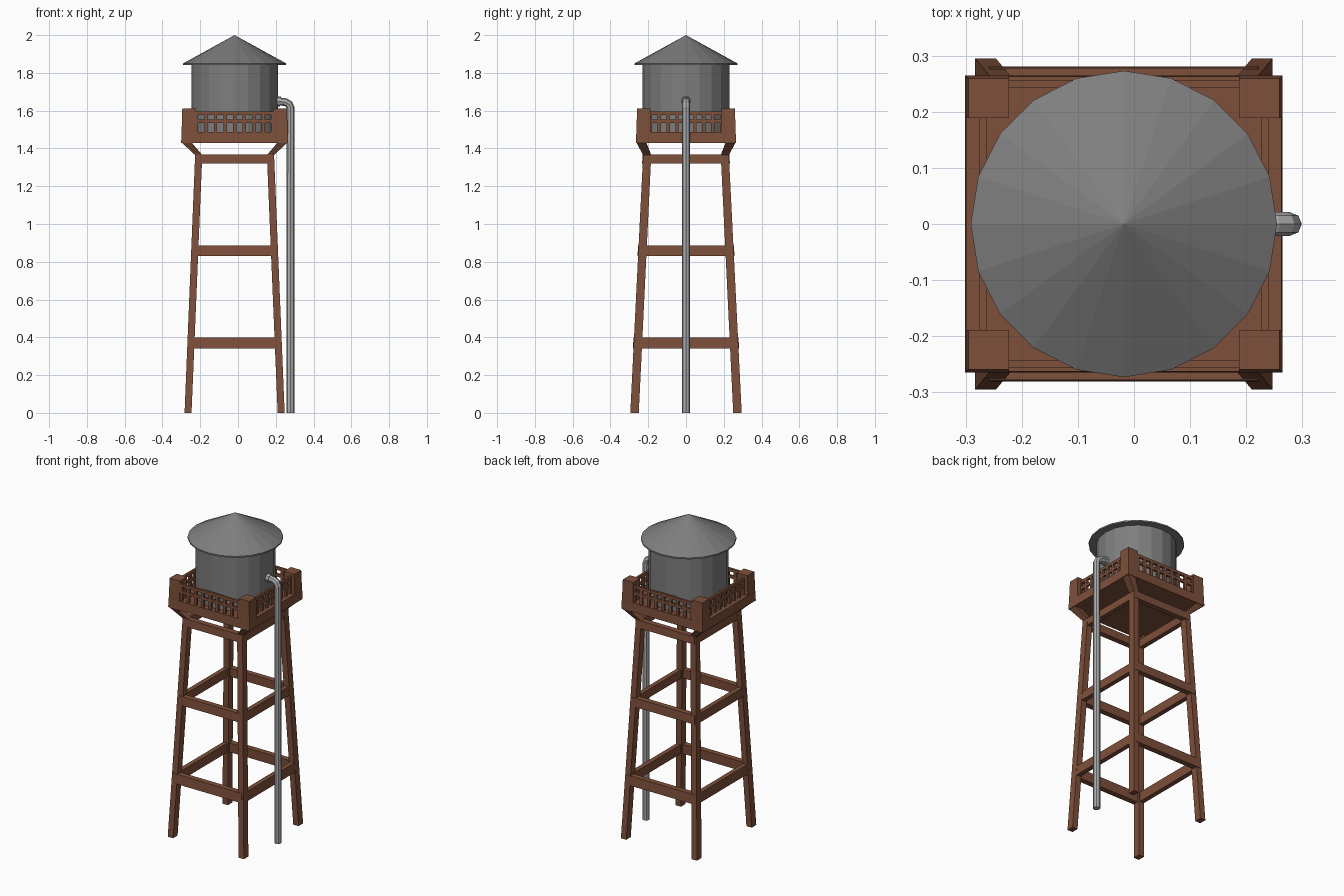
import bpy, bmesh, math

if "Cube" in bpy.data.objects:
    bpy.data.objects.remove(bpy.data.objects["Cube"])

CX = -0.018                      # tower axis; the pipe sits off to the right


def material(name, r, g, b):
    m = bpy.data.materials.new(name)
    m.diffuse_color = (r, g, b, 1)
    m.use_nodes = True
    m.node_tree.nodes["Principled BSDF"].inputs["Base Color"].default_value = m.diffuse_color
    return m


wood = material("brown_wood", 0.21, 0.08, 0.043)
dark_metal = material("dark_metal", 0.21, 0.21, 0.21)
pipe_metal = material("pipe_metal", 0.42, 0.42, 0.43)


def finish(name, bm, mat):
    bmesh.ops.recalc_face_normals(bm, faces=bm.faces)
    me = bpy.data.meshes.new(name)
    bm.to_mesh(me)
    bm.free()
    ob = bpy.data.objects.new(name, me)
    bpy.context.collection.objects.link(ob)
    me.materials.append(mat)
    return ob


def loft(bm, sections):
    """Closed skin through rectangles given as (x0, x1, y0, y1, z)."""
    rings = []
    for x0, x1, y0, y1, z in sections:
        rings.append([bm.verts.new((CX + x, y, z)) for x, y in
                      ((x0, y0), (x1, y0), (x1, y1), (x0, y1))])
    bm.faces.new(rings[0])
    bm.faces.new(rings[-1])
    for a, b in zip(rings, rings[1:]):
        for i in range(4):
            j = (i + 1) % 4
            bm.faces.new((a[i], a[j], b[j], b[i]))


def corner(sx, sy, hx, hy, wx, wy, z):
    """Rectangle whose outer corner is at (hx, hy) in quadrant (sx, sy)."""
    xs = sorted((sx * hx, sx * (hx - wx)))
    ys = sorted((sy * hy, sy * (hy - wy)))
    return (*xs, *ys, z)


def leg_half(z):
    t = z / 1.365
    return 0.265 - 0.056 * t, 0.295 - 0.068 * t


def lathe(name, profile, n=20):
    bm = bmesh.new()
    rings = []
    for r, z in profile:
        if r == 0:
            rings.append([bm.verts.new((CX, 0, z))])
        else:
            rings.append([bm.verts.new((CX + r * math.cos(2 * math.pi * i / n),
                                        r * math.sin(2 * math.pi * i / n), z)) for i in range(n)])
    for a, b in zip(rings, rings[1:]):
        for i in range(n):
            j = (i + 1) % n
            if len(a) == 1:
                bm.faces.new((a[0], b[j], b[i]))
            elif len(b) == 1:
                bm.faces.new((a[i], a[j], b[0]))
            else:
                bm.faces.new((a[i], a[j], b[j], b[i]))
    return finish(name, bm, dark_metal)


# Four splayed legs with flared heads, and corner posts on the platform
for sx, sxn in ((-1, "left"), (1, "right")):
    for sy, syn in ((-1, "front"), (1, "back")):
        bm = bmesh.new()
        loft(bm, [corner(sx, sy, *leg_half(0), 0.037, 0.045, 0),
                  corner(sx, sy, *leg_half(1.365), 0.038, 0.043, 1.365),
                  corner(sx, sy, 0.281, 0.263, 0.053, 0.053, 1.432)])
        finish(f"{syn}_{sxn}_leg", bm, wood)
        bm = bmesh.new()
        loft(bm, [corner(sx, sy, 0.282, 0.264, 0.077, 0.075, 1.44),
                  corner(sx, sy, 0.277, 0.259, 0.072, 0.07, 1.612)])
        finish(f"{syn}_{sxn}_post", bm, wood)

# Three levels of horizontal braces following the leg slope
for k, (z0, z1) in enumerate(((0.34, 0.40), (0.83, 0.885), (1.32, 1.368))):
    bm = bmesh.new()
    for s in (-1, 1):
        fb, lr = [], []
        for z in (z0, z1):
            hx, hy = leg_half(z)
            ys = sorted((s * (hy + 0.003), s * (hy - 0.032)))
            xs = sorted((s * (hx - 0.001), s * (hx - 0.03)))
            fb.append((-hx + 0.01, hx - 0.01, *ys, z))
            lr.append((*xs, -hy + 0.01, hy - 0.01, z))
        loft(bm, fb)
        loft(bm, lr)
    finish(f"brace_level_{k + 1}", bm, wood)

# Platform slab
bm = bmesh.new()
loft(bm, [(-0.283, 0.283, -0.265, 0.265, 1.43), (-0.281, 0.281, -0.263, 0.263, 1.487)])
finish("platform", bm, wood)

# Railings: two rails and eight openings on each side, framed at the posts
bm = bmesh.new()
for s in (-1, 1):
    ys = sorted((s * 0.257, s * 0.243))
    xs = sorted((s * 0.258, s * 0.244))
    for z0, z1 in ((1.535, 1.552), (1.577, 1.595)):
        loft(bm, [(-0.21, 0.21, *ys, z) for z in (z0, z1)])
        loft(bm, [(*xs, -0.195, 0.195, z) for z in (z0, z1)])
    for i in range(-4, 5):
        px, py = i * 0.0505, i * 0.0475
        loft(bm, [(px - 0.009, px + 0.009, *ys, z) for z in (1.48, 1.58)])
        loft(bm, [(*xs, py - 0.009, py + 0.009, z) for z in (1.48, 1.58)])
finish("railing", bm, wood)

# Tank and conical roof
lathe("tank", [(0, 1.482), (0.229, 1.482), (0.229, 1.848), (0, 1.848)])
lathe("roof", [(0, 1.841), (0.273, 1.841), (0.273, 1.85), (0, 2.0)])


# Downpipe with elbow, and its collar at the tank
def tube(name, pts, r):
    cu = bpy.data.curves.new(name, 'CURVE')
    cu.dimensions = '3D'
    cu.bevel_depth = r
    cu.bevel_resolution = 2
    cu.use_fill_caps = True
    cu.materials.append(pipe_metal)
    sp = cu.splines.new('POLY')
    sp.points.add(len(pts) - 1)
    for p, (x, z) in zip(sp.points, pts):
        p.co = (x, 0, z, 1)
    sp.use_smooth = False
    ob = bpy.data.objects.new(name, cu)
    bpy.context.collection.objects.link(ob)
    bpy.ops.object.select_all(action='DESELECT')
    ob.select_set(True)
    bpy.context.view_layer.objects.active = ob
    bpy.ops.object.convert(target='MESH')


tube("downpipe", [(0.278, 0), (0.278, 1.615), (0.27, 1.634), (0.252, 1.645), (0.19, 1.652)], 0.021)
tube("pipe_collar", [(0.2, 1.651), (0.226, 1.648)], 0.026)
